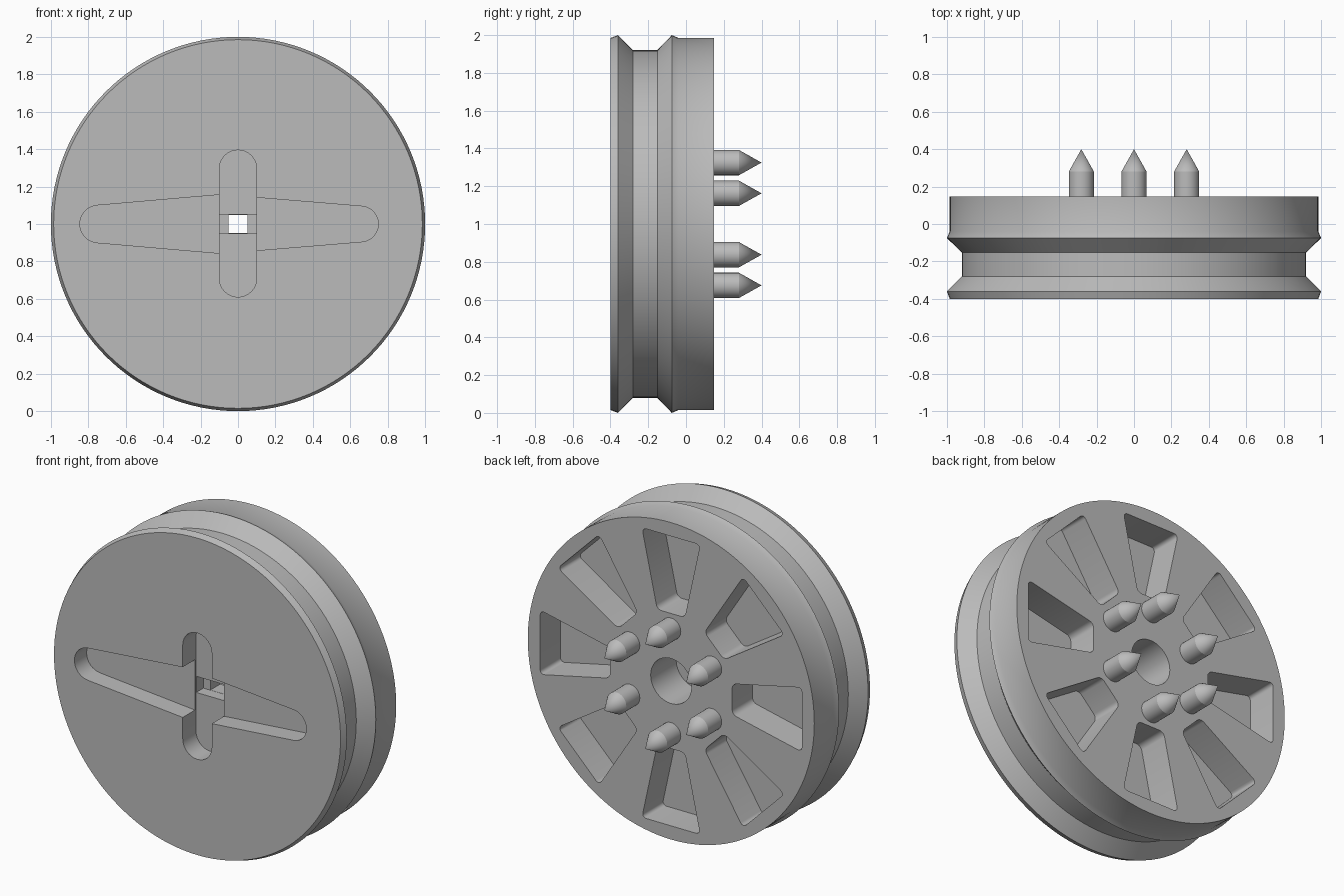
import bpy, bmesh
from math import sin, cos, pi, radians
from mathutils import Matrix

if "Cube" in bpy.data.objects:
    bpy.data.objects.remove(bpy.data.objects["Cube"], do_unlink=True)

CENTRE = Matrix.Translation((0, 0, 1))

grey = bpy.data.materials.new("plain_grey")
grey.use_nodes = True
GREY = (0.5, 0.5, 0.5, 1)
grey.diffuse_color = GREY
grey.node_tree.nodes["Principled BSDF"].inputs["Base Color"].default_value = GREY


def finish(bm, name):
    bmesh.ops.recalc_face_normals(bm, faces=bm.faces)
    mesh = bpy.data.meshes.new(name)
    bm.to_mesh(mesh)
    bm.free()
    mesh.materials.append(grey)
    obj = bpy.data.objects.new(name, mesh)
    bpy.context.collection.objects.link(obj)
    obj.matrix_world = CENTRE
    return obj


def lathe(name, profile, segments, offset=(0, 0)):
    """Closed solid turned about the y axis from (y, radius) pairs."""
    bm = bmesh.new()
    rings = []
    for y, r in profile:
        count = segments if r > 0 else 1
        rings.append([bm.verts.new((offset[0] + r * cos(2 * pi * i / segments), y,
                                    offset[1] + r * sin(2 * pi * i / segments)))
                      for i in range(count)])
    for a, b in zip(rings, rings[1:]):
        for i in range(segments):
            j = (i + 1) % segments
            if len(b) == 1:
                bm.faces.new((a[i], a[j], b[0]))
            else:
                bm.faces.new((a[i], a[j], b[j], b[i]))
    for ring in (rings[0], rings[-1]):
        if len(ring) > 1:
            bm.faces.new(ring)
    return finish(bm, name)


def prism(name, outline, y0, y1, rounding=0, angle=0):
    """Outline of (x, z) points extruded along y, with optional round corners."""
    bm = bmesh.new()
    face = bm.faces.new([bm.verts.new((x, y0, z)) for x, z in outline])
    made = bmesh.ops.extrude_face_region(bm, geom=[face])["geom"]
    for v in made:
        if isinstance(v, bmesh.types.BMVert):
            v.co.y = y1
    if rounding:
        edges = [e for e in bm.edges if abs(e.verts[0].co.y - e.verts[1].co.y) > 0.01]
        bmesh.ops.bevel(bm, geom=edges, offset=rounding, segments=5,
                        profile=0.5, affect='EDGES')
    bmesh.ops.rotate(bm, verts=bm.verts, matrix=Matrix.Rotation(angle, 3, 'Y'))
    return finish(bm, name)


def arc(cx, cz, r, start, end, steps=16):
    angles = [radians(start + (end - start) * i / steps) for i in range(steps + 1)]
    return [(cx + r * cos(a), cz + r * sin(a)) for a in angles]


def box(hx, hz):
    return [(-hx, -hz), (hx, -hz), (hx, hz), (-hx, hz)]


def cut(target, cutter):
    mod = target.modifiers.new("cut", 'BOOLEAN')
    mod.operation = 'DIFFERENCE'
    mod.solver = 'EXACT'
    mod.object = cutter
    bpy.context.view_layer.objects.active = target
    bpy.ops.object.modifier_apply(modifier=mod.name)
    bpy.data.objects.remove(cutter, do_unlink=True)


def smooth(obj):
    bpy.ops.object.select_all(action='DESELECT')
    obj.select_set(True)
    bpy.context.view_layer.objects.active = obj
    bpy.ops.object.shade_smooth_by_angle(angle=radians(25))


FRONT, BACK = -0.4, 0.147

# Grooved disc
disc = lathe("grooved_disc", [(FRONT, 0.985), (-0.36, 1.0), (-0.28, 0.92), (-0.152, 0.92),
                              (-0.075, 1.0), (-0.04, 0.985), (BACK, 0.985)], 128)

# Front recesses: tapered cross slot, upright slot, stepped centre and square hole
taper = (arc(-0.745, 0, 0.1, 95, 265) + [(-0.09, -0.157)]
         + arc(0.655, 0, 0.095, -85, 85) + [(-0.09, 0.157)])
upright = arc(0, 0.295, 0.1, 0, 180) + arc(0, -0.29, 0.1, 180, 360)
cut(disc, prism("taper_cutter", taper, FRONT - 0.1, FRONT + 0.12))
cut(disc, prism("upright_cutter", upright, FRONT - 0.1, FRONT + 0.13))
cut(disc, prism("step_cutter", box(0.098, 0.05), FRONT - 0.1, FRONT + 0.2))

# Round bore in the back, then the square hole that joins both sides
cut(disc, lathe("bore_cutter", [(BACK - 0.25, 0.14), (BACK + 0.1, 0.14)], 48))
cut(disc, prism("square_cutter", box(0.05, 0.049), FRONT - 0.1, BACK + 0.1))

# Ring of eight wedge pockets in the back
wedge = [(0.42, -0.095), (0.9, -0.2), (0.9, 0.2), (0.42, 0.095)]
for i in range(8):
    cut(disc, prism("pocket_cutter", wedge, BACK - 0.2, BACK + 0.1, 0.03, i * pi / 4))
smooth(disc)

# Six pointed pins
for i in range(6):
    a = radians(30 + 60 * i)
    pin = lathe(f"pin_{i + 1}", [(BACK - 0.02, 0.067), (0.28, 0.067), (0.4, 0)], 32,
                (0.325 * cos(a), 0.325 * sin(a)))
    smooth(pin)
